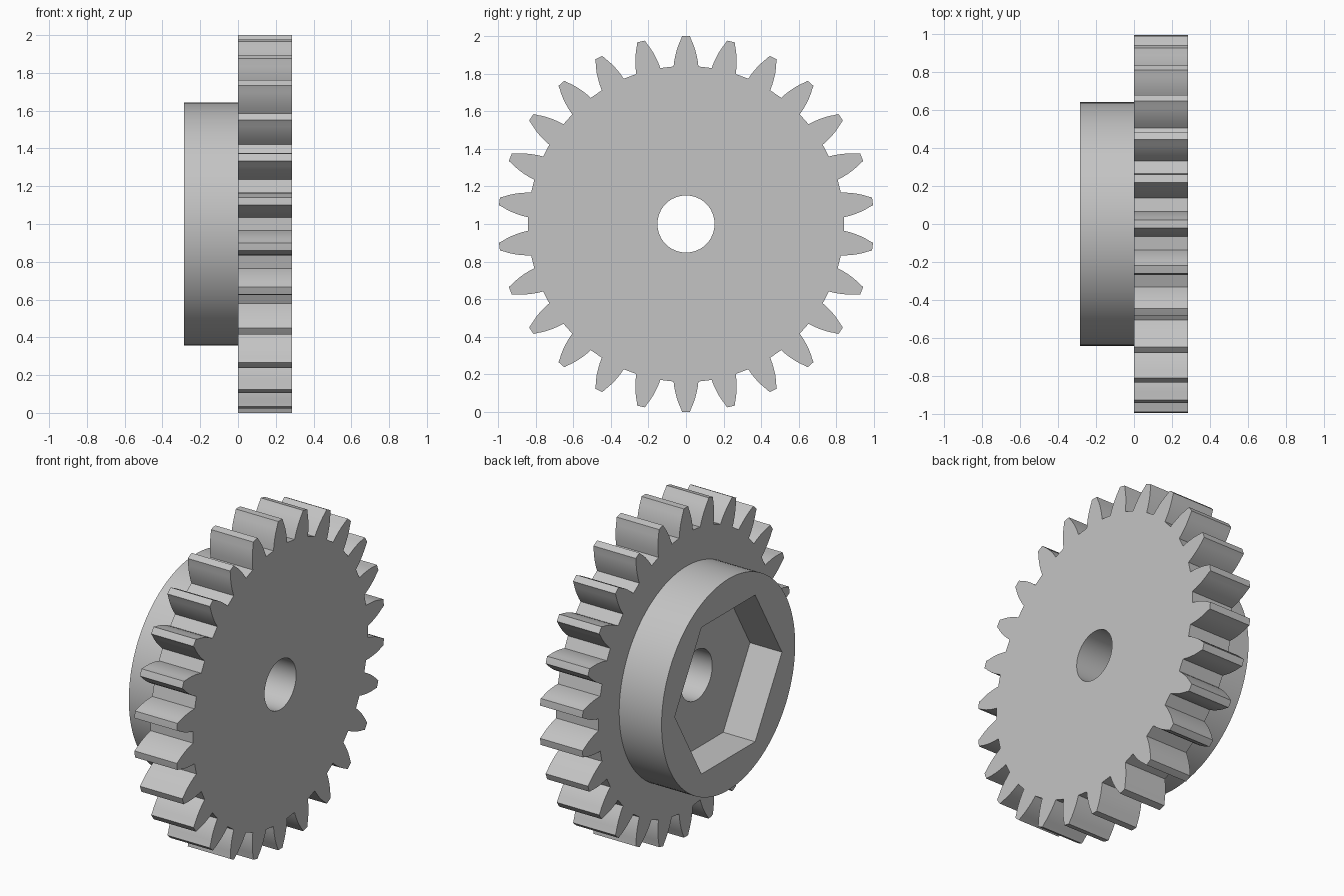
import bpy, bmesh
from math import radians, sin, cos, tau, pi, atan2, hypot

if "Cube" in bpy.data.objects:
    bpy.data.objects.remove(bpy.data.objects["Cube"])

HALF = 0.285          # half of the total width along x
FLOOR = -0.07         # depth position of the hex pocket floor
TEETH = 26

grey = bpy.data.materials.new("plain grey")
grey.use_nodes = True
grey.diffuse_color = (0.55, 0.55, 0.55, 1)
grey.node_tree.nodes["Principled BSDF"].inputs["Base Color"].default_value = (0.55, 0.55, 0.55, 1)


def ring(radius, sides):
    """Closed outline in the YZ plane, counter-clockwise seen from +x."""
    return [(radius * cos(tau * i / sides), radius * sin(tau * i / sides)) for i in range(sides)]


def tooth_outline():
    # one flank as (radius along tooth, half width), mirrored for the other
    flank = [(0.838, 0.066), (0.87, 0.062), (0.90, 0.056), (0.93, 0.048),
             (0.96, 0.037), (0.98, 0.028), (0.9995, 0.021)]
    tooth = [(r, -w) for r, w in flank] + [(1.0, 0)] + [(r, w) for r, w in reversed(flank)]
    points = []
    for k in range(TEETH):
        turn = pi / 2 + tau * k / TEETH
        for r, w in tooth:
            a, d = turn + atan2(w, r), hypot(r, w)
            points.append((d * cos(a), d * sin(a)))
    return points


def wall(bm, outline, x0, x1, inward=False):
    a = [bm.verts.new((x0, y, z)) for y, z in outline]
    b = [bm.verts.new((x1, y, z)) for y, z in outline]
    for i in range(len(outline)):
        j = (i + 1) % len(outline)
        quad = [a[i], a[j], b[j], b[i]]
        bm.faces.new(quad[::-1] if inward else quad)


def cap(bm, outer, inner, x, facing):
    edges = []
    for outline in (outer, inner):
        v = [bm.verts.new((x, y, z)) for y, z in outline]
        edges += [bm.edges.new((v[i - 1], v[i])) for i in range(len(v))]
    filled = bmesh.ops.triangle_fill(bm, edges=edges, normal=(facing, 0, 0))
    for f in filled["geom"]:
        if isinstance(f, bmesh.types.BMFace):
            f.normal_update()
            if f.normal.x * facing < 0:
                f.normal_flip()


def finish(bm, name):
    bmesh.ops.remove_doubles(bm, verts=bm.verts, dist=0.00001)
    mesh = bpy.data.meshes.new(name)
    bm.to_mesh(mesh)
    bm.free()
    mesh.materials.append(grey)
    obj = bpy.data.objects.new(name, mesh)
    bpy.context.collection.objects.link(obj)
    obj.location.z = 1
    bpy.ops.object.select_all(action='DESELECT')
    obj.select_set(True)
    bpy.context.view_layer.objects.active = obj
    bpy.ops.object.shade_smooth_by_angle(angle=radians(25))


teeth = tooth_outline()
hub = ring(0.642, 96)
bore = ring(0.152, 48)
hexagon = ring(0.515, 6)      # corners point along y

# Toothed wheel with the through bore
bm = bmesh.new()
wall(bm, teeth, 0, HALF)
cap(bm, teeth, bore, HALF, 1)
cap(bm, teeth, hub, 0, -1)
wall(bm, bore, FLOOR, HALF, inward=True)
finish(bm, "toothed_wheel")

# Round hub with the hexagonal pocket
bm = bmesh.new()
wall(bm, hub, -HALF, 0)
cap(bm, hub, hexagon, -HALF, -1)
wall(bm, hexagon, -HALF, FLOOR, inward=True)
cap(bm, hexagon, bore, FLOOR, -1)
finish(bm, "hex_socket_hub")
